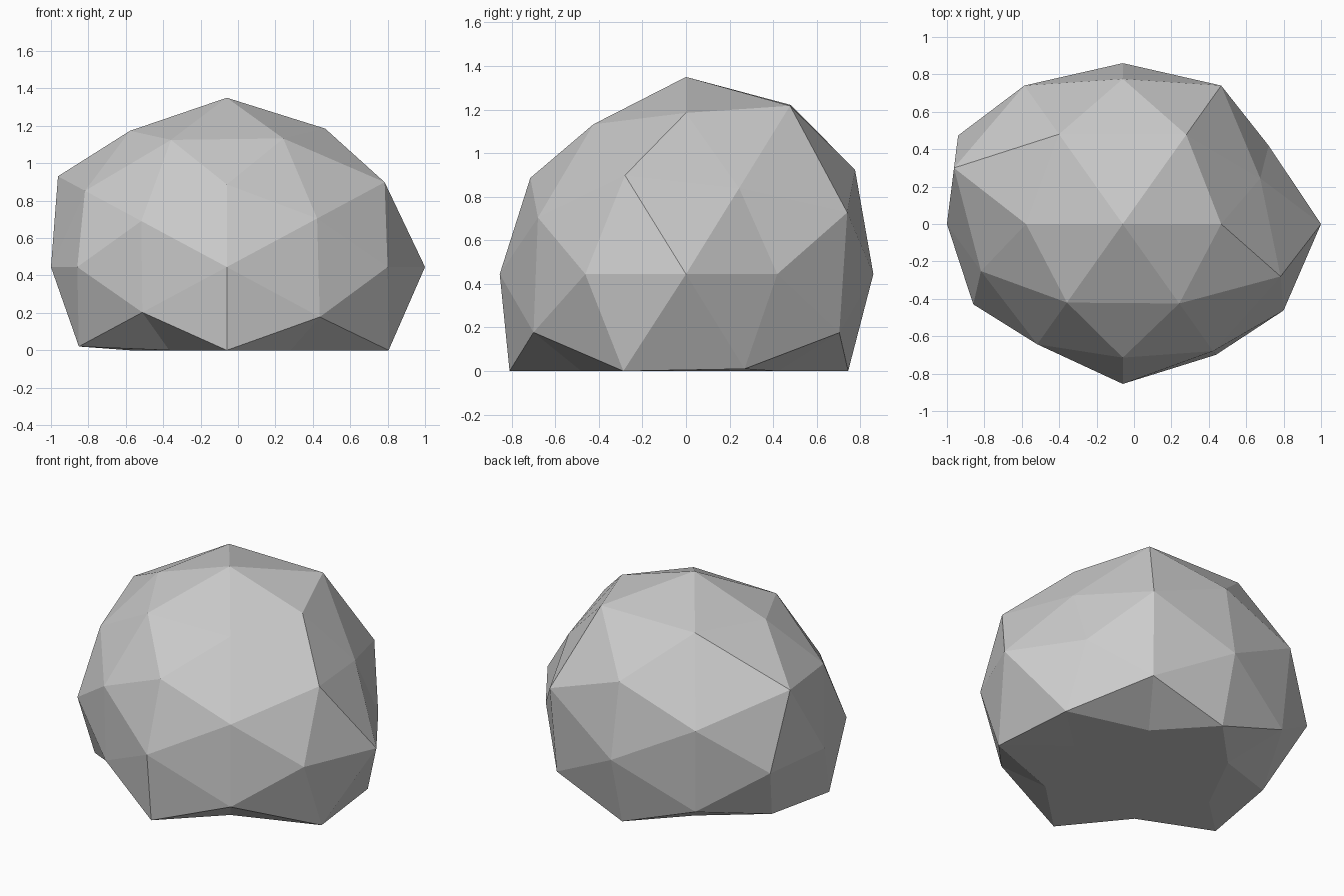
import bpy, bmesh
from mathutils import Vector

if "Cube" in bpy.data.objects:
    bpy.data.objects.remove(bpy.data.objects["Cube"])

# Unit directions of a 42-point geodesic ball, each family with one radius per
# mirrored point (order: upper before lower, front before back, left before right)
FAMILIES = [
    ((0.526, 0, 0.851), (0.856, 0.87, 0.86, 0.86)),
    ((0, 0.851, 0.526), (0.84, 0.912, 0.952, 0.875)),
    ((0.851, 0.526, 0), (0.817, 0.879, 0.90, 0.797)),
    ((1, 0, 0), (0.8174, 0.9217)),
    ((0, 1, 0), (0.855, 0.86)),
    ((0, 0, 1), (0.905, 0.9)),
    ((0.309, 0.5, 0.809), (0.84, 0.85, 0.96, 0.955, 0.865, 0.96, 0.86, 0.845)),
    ((0.809, 0.309, 0.5), (0.815, 0.907, 0.97, 0.79, 0.85, 0.93, 0.785, 0.87)),
    ((0.5, 0.809, 0.309), (0.795, 0.84, 0.915, 0.915, 0.785, 0.865, 0.865, 0.87)),
]
CENTRE = Vector((-0.06, 0, 0.445))
STRETCH_X = 1.15


def signs(value, order):
    return order if value else (1,)


# Regular ball first: the hull of the mirrored directions
bm = bmesh.new()
radius = {}
for (x, y, z), radii in FAMILIES:
    points = [Vector((x * sx, y * sy, z * sz)).normalized()
              for sz in signs(z, (1, -1))
              for sy in signs(y, (-1, 1))
              for sx in signs(x, (-1, 1))]
    for p, r in zip(points, radii):
        radius[bm.verts.new(p)] = r
bmesh.ops.convex_hull(bm, input=list(bm.verts))

# Roughen each point radially, stretch sideways and flatten the underside
for v, r in radius.items():
    p = v.co * r
    p.x *= STRETCH_X
    p += CENTRE
    p.z = max(p.z, 0)
    v.co = p
bmesh.ops.recalc_face_normals(bm, faces=list(bm.faces))

mesh = bpy.data.meshes.new("boulder")
bm.to_mesh(mesh)
bm.free()
boulder = bpy.data.objects.new("boulder", mesh)
bpy.context.collection.objects.link(boulder)

# Plain stone grey
stone = bpy.data.materials.new("stone_grey")
stone.diffuse_color = (0.6, 0.6, 0.6, 1)
stone.use_nodes = True
stone.node_tree.nodes["Principled BSDF"].inputs["Base Color"].default_value = stone.diffuse_color
mesh.materials.append(stone)
